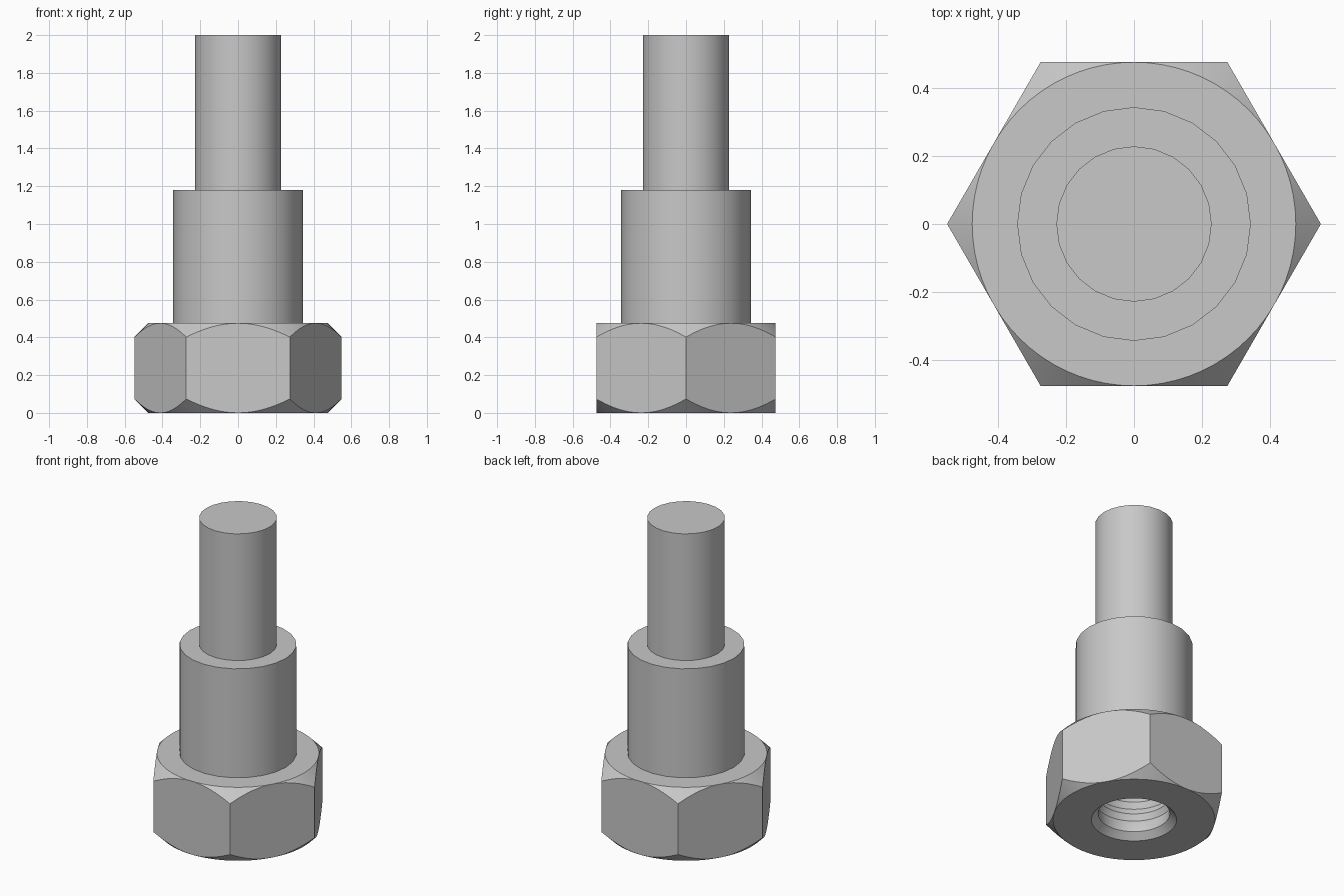
import bpy
import bmesh
from math import cos, sin, pi, radians

if "Cube" in bpy.data.objects:
    bpy.data.objects.remove(bpy.data.objects["Cube"], do_unlink=True)

# Single plain metal colour
steel = bpy.data.materials.new("grey steel")
steel.use_nodes = True
colour = (0.58, 0.58, 0.58, 1)
steel.diffuse_color = colour
steel.node_tree.nodes["Principled BSDF"].inputs["Base Color"].default_value = colour

FLAT = 0.475      # centre to flat of the hexagon
NUT_H = 0.475     # nut height
SHOULDER = 1.18   # top of the wide cylinder


def lathe(name, profile, sides, closed=False):
    """Sweep profile(angle) -> [(radius, z), ...] around the z axis."""
    bm = bmesh.new()
    rings = []
    for i in range(sides):
        a = 2 * pi * i / sides
        rings.append([bm.verts.new((r * cos(a), r * sin(a), z)) for r, z in profile(a)])
    count = len(rings[0])
    for i in range(sides):
        here, after = rings[i], rings[(i + 1) % sides]
        for j in range(count if closed else count - 1):
            k = (j + 1) % count
            bm.faces.new((here[j], after[j], after[k], here[k]))
    bmesh.ops.remove_doubles(bm, verts=bm.verts[:], dist=0.0001)
    bmesh.ops.recalc_face_normals(bm, faces=bm.faces[:])
    mesh = bpy.data.meshes.new(name)
    bm.to_mesh(mesh)
    bm.free()
    mesh.materials.append(steel)
    obj = bpy.data.objects.new(name, mesh)
    bpy.context.collection.objects.link(obj)
    bpy.ops.object.select_all(action='DESELECT')
    obj.select_set(True)
    bpy.context.view_layer.objects.active = obj
    bpy.ops.object.shade_smooth_by_angle(angle=radians(25))
    return obj


def nut_profile(a):
    # Hexagon radius at this angle; the 45 degree chamfer follows from it
    edge = FLAT / cos(a % (pi / 3) - pi / 6)
    drop = edge - FLAT
    outside = [(FLAT, 0), (edge, drop), (edge, NUT_H - drop), (FLAT, NUT_H)]
    # Countersunk bore with shallow ring grooves
    bore = [(0.25, NUT_H), (0.21, NUT_H - 0.04)]
    for step in range(4, 0, -1):
        z = 0.04 + 0.08 * step
        bore += [(0.225, z), (0.21, z - 0.04)]
    bore += [(0.21, 0.04), (0.25, 0)]
    return outside + bore


def stem_profile(a):
    return [(0, NUT_H), (0.343, NUT_H), (0.343, SHOULDER),
            (0.228, SHOULDER), (0.228, 2), (0, 2)]


lathe("hex_nut", nut_profile, 72, closed=True)
lathe("stepped_stem", stem_profile, 24)
